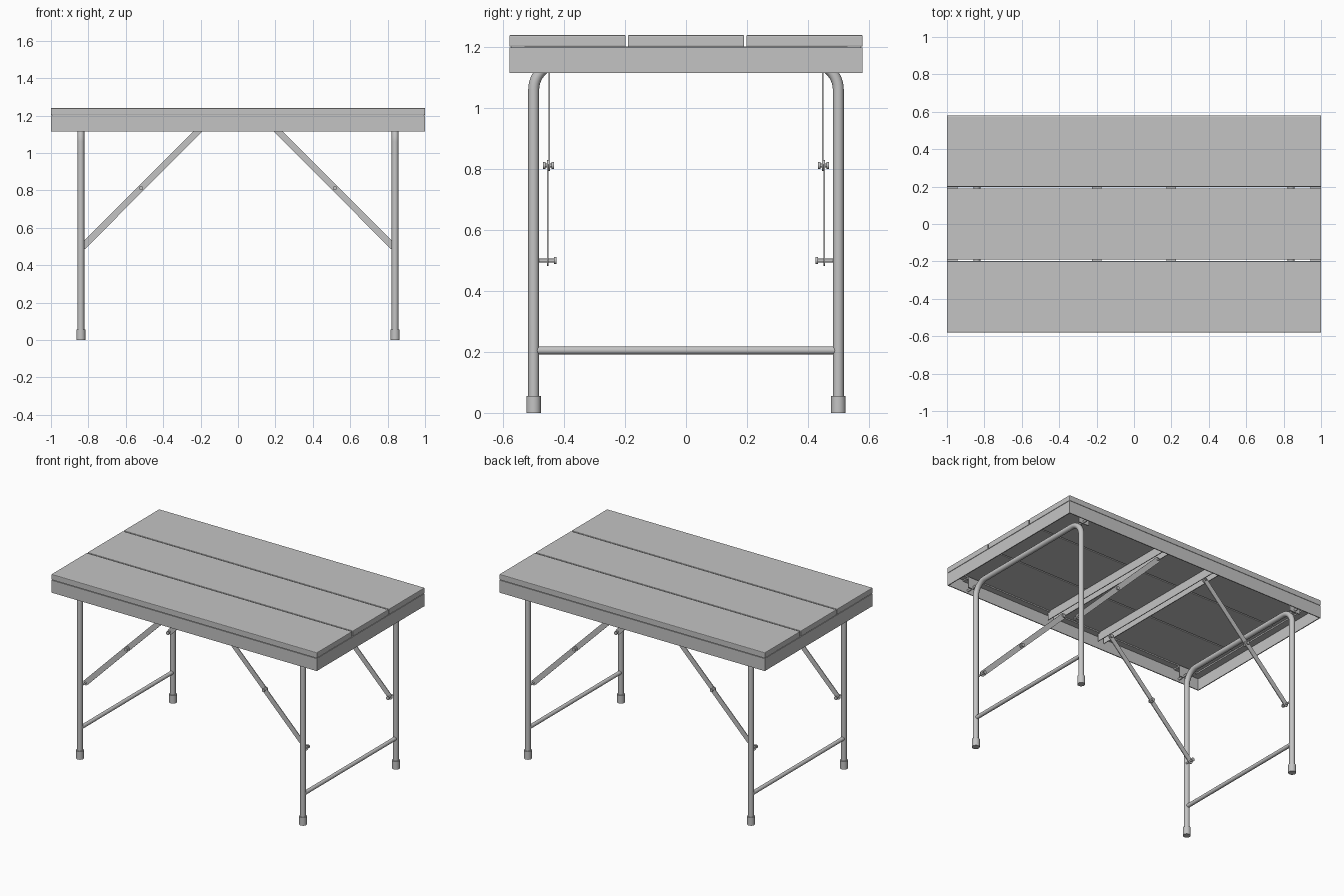
import bpy
import math
from mathutils import Vector

if "Cube" in bpy.data.objects:
    bpy.data.objects.remove(bpy.data.objects["Cube"], do_unlink=True)

grey = bpy.data.materials.new("plain_grey")
grey.use_nodes = True
grey.diffuse_color = (0.55, 0.55, 0.55, 1)
grey.node_tree.nodes["Principled BSDF"].inputs["Base Color"].default_value = (0.55, 0.55, 0.55, 1)


def finish(name, smooth=False):
    ob = bpy.context.object
    ob.name = name
    ob.data.materials.append(grey)
    if smooth:
        bpy.ops.object.shade_smooth_by_angle(angle=math.radians(40))
    return ob


def box(name, low, high, bevel=0):
    low, high = Vector(low), Vector(high)
    bpy.ops.mesh.primitive_cube_add(size=1, location=(low + high) / 2)
    ob = finish(name)
    ob.data.transform(((high - low).to_4d().to_3d()).to_track_quat('Z', 'Y').to_matrix().to_4x4().Identity(4))
    for v in ob.data.vertices:
        v.co = Vector(a * b for a, b in zip(v.co, high - low))
    if bevel:
        mod = ob.modifiers.new("soft_edges", 'BEVEL')
        mod.width = bevel
        mod.segments = 2
    return ob


def rod(name, start, end, radius, sides=20):
    start, end = Vector(start), Vector(end)
    axis = end - start
    bpy.ops.mesh.primitive_cylinder_add(vertices=sides, radius=radius, depth=axis.length,
                                        location=(start + end) / 2)
    ob = finish(name, True)
    ob.rotation_euler = axis.to_track_quat('Z', 'Y').to_euler()
    return ob


def tube(name, points, radius):
    curve = bpy.data.curves.new(name, 'CURVE')
    curve.dimensions = '3D'
    curve.bevel_depth = radius
    curve.bevel_resolution = 4
    curve.use_fill_caps = True
    spline = curve.splines.new('POLY')
    spline.points.add(len(points) - 1)
    for p, co in zip(spline.points, points):
        p.co = (*co, 1)
    ob = bpy.data.objects.new(name, curve)
    bpy.context.collection.objects.link(ob)
    bpy.ops.object.select_all(action='DESELECT')
    ob.select_set(True)
    bpy.context.view_layer.objects.active = ob
    bpy.ops.object.convert(target='MESH')
    finish(name, True)


def strip(name, start, end, y, width, thick):
    """Flat bar with round ends, lying in an upright plane at y."""
    (x0, z0), (x1, z1) = start, end
    angle = math.atan2(z1 - z0, x1 - x0)
    ring = []
    for (x, z), turn in (((x1, z1), -0.5), ((x0, z0), 0.5)):
        for i in range(9):
            a = angle + math.pi * (turn + i / 8)
            ring.append((x + width / 2 * math.cos(a), z + width / 2 * math.sin(a)))
    n = len(ring)
    verts = [(x, y + s * thick / 2, z) for s in (-1, 1) for x, z in ring]
    faces = [tuple(range(n)), tuple(reversed(range(n, 2 * n)))]
    faces += [(i, i + n, (i + 1) % n + n, (i + 1) % n) for i in range(n)]
    mesh = bpy.data.meshes.new(name)
    mesh.from_pydata(verts, [], faces)
    ob = bpy.data.objects.new(name, mesh)
    bpy.context.collection.objects.link(ob)
    bpy.ops.object.select_all(action='DESELECT')
    ob.select_set(True)
    bpy.context.view_layer.objects.active = ob
    finish(name, True)


def span(a, b):
    return min(a, b), max(a, b)


# Table top planks
for i, y in enumerate((-0.389, 0, 0.389)):
    box(f"plank_{i + 1}", (-1, y - 0.191, 1.202), (1, y + 0.191, 1.24), 0.004)

# Angle-section frame: upright web plus top flange on each side
for s, side in ((-1, "front"), (1, "back")):
    y0, y1 = span(s * 0.574, s * 0.58)
    box(f"{side}_rail", (-1, y0, 1.115), (1, y1, 1.2))
    y0, y1 = span(s * 0.53, s * 0.574)
    box(f"{side}_rail_flange", (-0.994, y0, 1.194), (0.994, y1, 1.202))
for s, side in ((-1, "right"), (1, "left")):
    x0, x1 = span(s * 0.993, s * 0.999)
    box(f"{side}_end_rail", (x0, -0.574, 1.115), (x1, 0.574, 1.2))
    x0, x1 = span(s * 0.945, s * 0.993)
    box(f"{side}_end_flange", (x0, -0.574, 1.193), (x1, 0.574, 1.202))

LEG_X, LEG_Y, BEND, TOP = 0.84, 0.5, 0.09, 1.15
for s, side in ((-1, "right"), (1, "left")):
    x = s * LEG_X

    # Channel-section cross member under the planks
    c = s * 0.2
    box(f"{side}_cross_member", (c - 0.025, -0.55, 1.195), (c + 0.025, 0.55, 1.202))
    for e in (-1, 1):
        x0, x1 = span(c + e * 0.02, c + e * 0.025)
        box(f"{side}_cross_member_web", (x0, -0.55, 1.145), (x1, 0.55, 1.197))

    # Bent leg tube
    half = []
    for i in range(13):
        a = math.pi / 2 * i / 12
        half.append((LEG_Y - BEND + BEND * math.cos(a), TOP - BEND + BEND * math.sin(a)))
    path = [(LEG_Y, 0.02)] + half
    path += [(-y, z) for y, z in reversed(path)]
    tube(f"{side}_leg_tube", [(x, y, z) for y, z in path], 0.018)
    rod(f"{side}_stretcher", (x, -LEG_Y, 0.205), (x, LEG_Y, 0.205), 0.013)

    for t, end in ((-1, "front"), (1, "back")):
        tag = f"{end}_{side}"
        rod(f"{tag}_foot", (x, t * LEG_Y, 0), (x, t * LEG_Y, 0.055), 0.024, 24)

        # Leg pivot bracket and bolt
        y0, y1 = span(t * 0.525, t * 0.574)
        box(f"{tag}_bracket_plate", (x - 0.04, y0, 1.186), (x + 0.04, y1, 1.194))
        y0, y1 = span(t * 0.52, t * 0.526)
        box(f"{tag}_bracket_cheek", (x - 0.04, y0, 1.12), (x + 0.04, y1, 1.194))
        rod(f"{tag}_pivot_bolt", (x, t * 0.45, 1.135), (x, t * 0.574, 1.135), 0.008, 12)

        # Folding brace in two overlapping bars
        low, mid, high = (s * 0.828, 0.5), (s * 0.518, 0.812), (s * 0.19, 1.14)
        strip(f"{tag}_lower_brace", low, mid, t * 0.4535, 0.035, 0.005)
        strip(f"{tag}_upper_brace", mid, high, t * 0.4485, 0.035, 0.005)

        # Bolts: shaft with a head at each end
        for name, (bx, bz), inner, outer in (("brace_foot", low, 0.425, 0.49),
                                             ("brace_joint", mid, 0.433, 0.469),
                                             ("brace_top", high, 0.435, 0.462)):
            rod(f"{tag}_{name}_bolt", (bx, t * inner, bz), (bx, t * outer, bz), 0.006, 12)
            rod(f"{tag}_{name}_nut", (bx, t * inner, bz), (bx, t * (inner + 0.008), bz), 0.012, 12)
            if name == "brace_joint":
                rod(f"{tag}_{name}_head", (bx, t * (outer - 0.008), bz), (bx, t * outer, bz), 0.011, 12)
